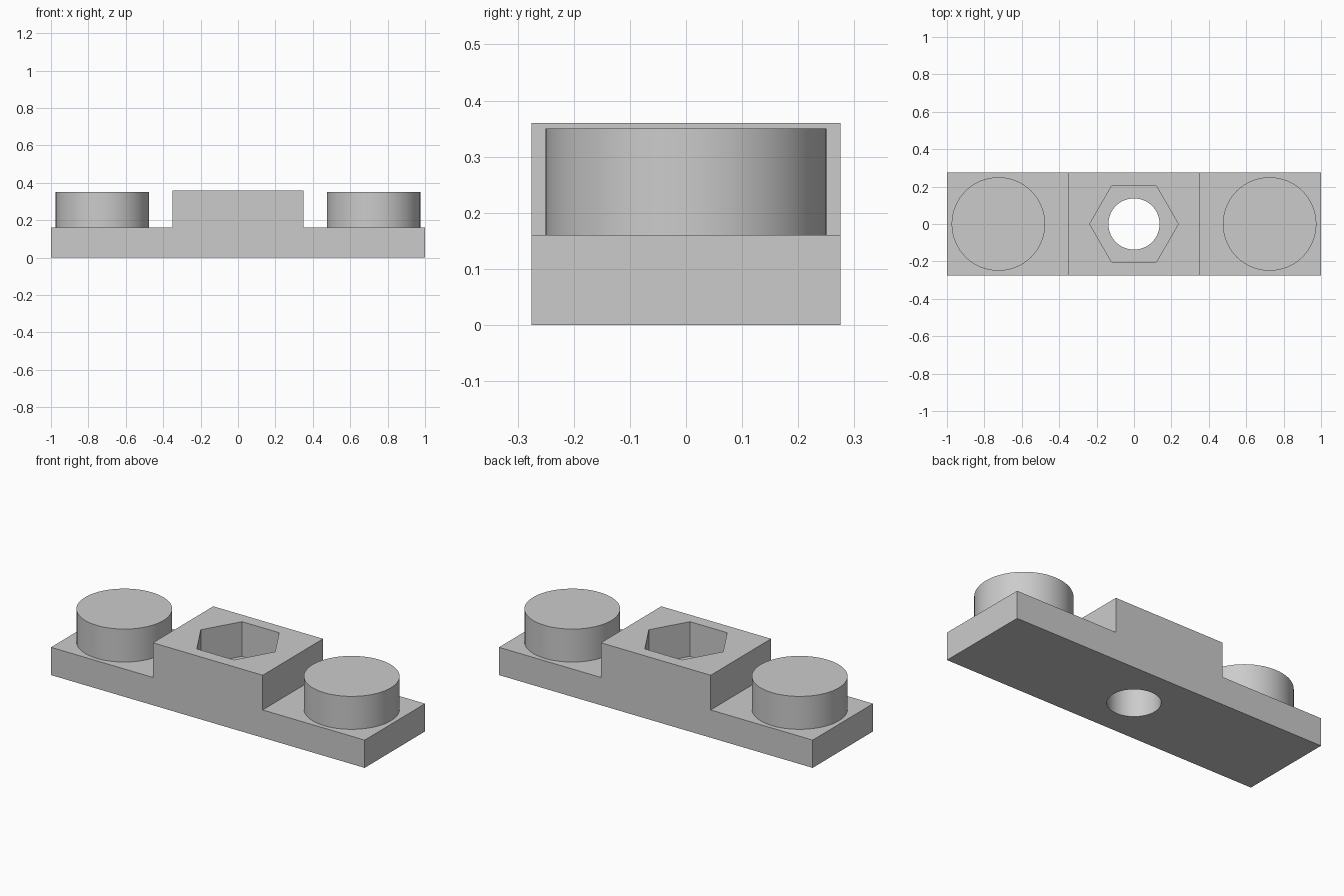
import bpy
import math

cube = bpy.data.objects.get("Cube")
if cube:
    bpy.data.objects.remove(cube, do_unlink=True)

HALF_DEPTH = 0.275
BASE_TOP = 0.16
BLOCK_TOP = 0.36
BLOCK_HALF = 0.35

grey = bpy.data.materials.new("light grey")
grey.use_nodes = True
colour = (0.6, 0.6, 0.6, 1)
grey.diffuse_color = colour
grey.node_tree.nodes["Principled BSDF"].inputs["Base Color"].default_value = colour


def cylinder(name, sides, radius, x, bottom, top):
    bpy.ops.mesh.primitive_cylinder_add(
        vertices=sides, radius=radius, depth=top - bottom,
        location=(x, 0, (bottom + top) / 2))
    obj = bpy.context.object
    obj.name = name
    obj.data.materials.append(grey)
    return obj


def smooth(obj):
    bpy.ops.object.select_all(action="DESELECT")
    obj.select_set(True)
    bpy.context.view_layer.objects.active = obj
    bpy.ops.object.shade_smooth_by_angle(angle=math.radians(30))


def cut(obj, cutter):
    bpy.context.view_layer.objects.active = obj
    mod = obj.modifiers.new("cut", "BOOLEAN")
    mod.operation = "DIFFERENCE"
    mod.solver = "EXACT"
    mod.object = cutter
    bpy.ops.object.modifier_apply(modifier=mod.name)
    bpy.data.objects.remove(cutter, do_unlink=True)


# Stepped body: front profile extruded from front to back
right_half = [(1, 0), (1, BASE_TOP), (BLOCK_HALF, BASE_TOP), (BLOCK_HALF, BLOCK_TOP)]
profile = right_half + [(-x, z) for x, z in reversed(right_half)]
n = len(profile)
verts = [(x, y, z) for y in (-HALF_DEPTH, HALF_DEPTH) for x, z in profile]
faces = [tuple(range(n)), tuple(reversed(range(n, 2 * n)))]
faces += [(i, i + n, (i + 1) % n + n, (i + 1) % n) for i in range(n)]
mesh = bpy.data.meshes.new("stepped_body")
mesh.from_pydata(verts, [], faces)
mesh.materials.append(grey)
body = bpy.data.objects.new("stepped_body", mesh)
bpy.context.collection.objects.link(body)

# Hexagonal nut pocket with its points along x
pocket = cylinder("pocket_cutter", 6, 0.237, 0, BASE_TOP, 0.5)
pocket.rotation_euler.z = math.radians(30)
cut(body, pocket)

# Round bolt hole through the whole body
cut(body, cylinder("hole_cutter", 64, 0.137, 0, -0.1, 0.5))
smooth(body)

# Round pegs on both ends
for side, label in ((1, "left"), (-1, "right")):
    smooth(cylinder(label + "_peg", 64, 0.25, side * 0.725, BASE_TOP, 0.35))
